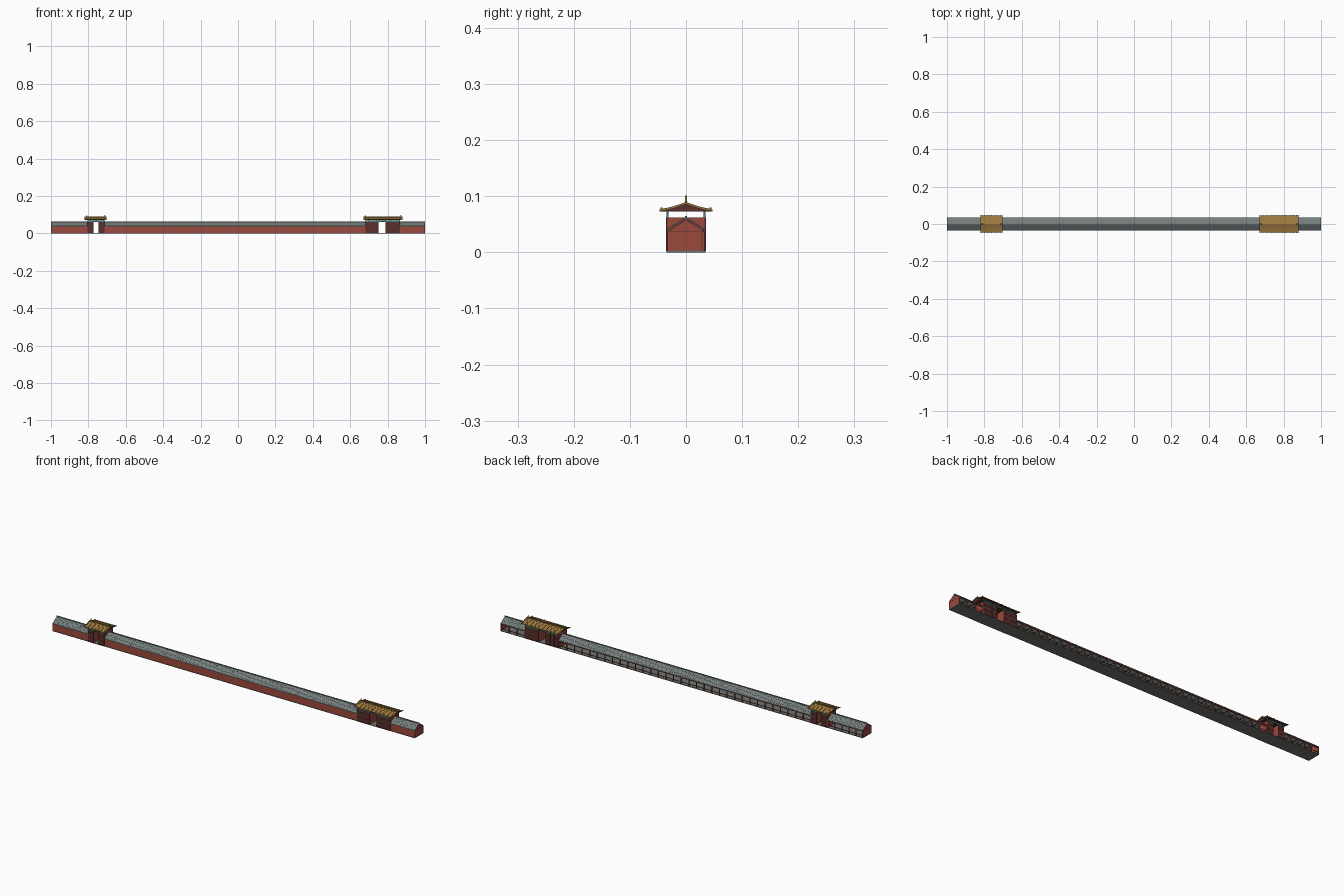
import bpy, bmesh, math
from mathutils import Vector

if "Cube" in bpy.data.objects:
    bpy.data.objects.remove(bpy.data.objects["Cube"])


def material(name, r, g, b):
    m = bpy.data.materials.new(name)
    m.diffuse_color = (r, g, b, 1)
    m.use_nodes = True
    m.node_tree.nodes["Principled BSDF"].inputs["Base Color"].default_value = m.diffuse_color
    return m


RED = material("red_plaster", 0.33, 0.065, 0.045)
DARK = material("dark_red_wood", 0.10, 0.03, 0.025)
GREY = material("grey_tile", 0.17, 0.20, 0.20)
STONE = material("stone", 0.16, 0.16, 0.15)
GOLD = material("gold_tile", 0.34, 0.19, 0.05)
TEAL = material("teal_paint", 0.05, 0.22, 0.20)


def finish(bm, name, mat):
    bmesh.ops.recalc_face_normals(bm, faces=bm.faces[:])
    me = bpy.data.meshes.new(name)
    bm.to_mesh(me)
    bm.free()
    me.materials.append(mat)
    ob = bpy.data.objects.new(name, me)
    bpy.context.collection.objects.link(ob)
    return ob


def boxes(name, mat, items):
    """One object from boxes given as (x0, x1, y0, y1, z0, z1)."""
    bm = bmesh.new()
    for x0, x1, y0, y1, z0, z1 in items:
        for v in bmesh.ops.create_cube(bm, size=1)["verts"]:
            v.co = Vector((x0 if v.co.x < 0 else x1,
                           y0 if v.co.y < 0 else y1,
                           z0 if v.co.z < 0 else z1))
    return finish(bm, name, mat)


def extrude(bm, pts, a, b, plane="yz"):
    """Prism of a 2D outline between a and b along the remaining axis."""
    def put(p, t):
        return bm.verts.new((t, p[0], p[1]) if plane == "yz" else (p[0], t, p[1]))
    lo, hi = [put(p, a) for p in pts], [put(p, b) for p in pts]
    bm.faces.new(lo)
    bm.faces.new(hi[::-1])
    for i in range(len(pts)):
        j = (i + 1) % len(pts)
        bm.faces.new((lo[i], lo[j], hi[j], hi[i]))


def band(slope, h):
    """Outline following a roof slope, h thick."""
    return slope + [(y, z + h) for y, z in reversed(slope)]


def steps(a, b, pitch):
    n = max(1, round((b - a) / pitch))
    return [a + (b - a) * i / n for i in range(n + 1)]


# gates: x range of body, opening, roof
GATES = [(-0.805, -0.714, -0.773, -0.746, -0.82, -0.703),
         (0.681, 0.865, 0.751, 0.789, 0.671, 0.88)]
SPANS = [(-1, -0.805), (-0.714, 0.681), (0.865, 1)]


def corridor(n, a, b):
    tag = f"corridor_{n}_"
    boxes(tag + "base", STONE, [(a, b, -0.034, 0.034, 0, 0.003)])
    # solid front wall and closed ends with gables
    boxes(tag + "front_wall", RED, [(a, b, -0.033, -0.030, 0.003, 0.039)])
    bm = bmesh.new()
    gable = [(-0.032, 0.003), (0.032, 0.003), (0.032, 0.037), (0, 0.0585), (-0.032, 0.037)]
    extrude(bm, gable, a + 0.0005, a + 0.0035)
    extrude(bm, gable, b - 0.0035, b - 0.0005)
    finish(bm, tag + "end_walls", RED)
    boxes(tag + "end_trim", DARK,
          [(x - 0.0005, x + 0.0005, *yz) for x in (a + 0.0005, b - 0.0005)
           for yz in ((-0.032, 0.032, 0.036, 0.0375), (0.028, 0.029, 0.003, 0.036),
                      (-0.032, -0.031, 0.003, 0.036))])
    # open colonnade at the back
    xs = steps(a + 0.002, b - 0.002, 0.042)
    posts = [(x - 0.002, x + 0.002, 0.029, 0.033, 0.003, 0.037) for x in xs]
    boxes(tag + "posts", RED, posts)
    boxes(tag + "beams", DARK, [(a, b, 0.0295, 0.0325, 0.033, 0.039),
                                (a, b, 0.030, 0.032, 0.012, 0.0135)])
    boxes(tag + "rafters", DARK, [(x - 0.001, x + 0.001, -0.031, 0.031, 0.0345, 0.037) for x in xs])
    # tiled roof, ribs and ridge
    slope = [(-0.035, 0.037), (0, 0.0595), (0.035, 0.037)]
    bm = bmesh.new()
    extrude(bm, band(slope, 0.002), a, b)
    finish(bm, tag + "roof", GREY)
    bm = bmesh.new()
    top = [(y, z + 0.0018) for y, z in slope]
    for i, x in enumerate(steps(a + 0.002, b - 0.002, 0.0115)):
        w, h = (0.0025, 0.0014) if i % 8 == 4 else (0.0015, 0.0009)
        extrude(bm, band(top, h), x - w, x + w)
    finish(bm, tag + "roof_ribs", GREY)
    boxes(tag + "ridge", GREY, [(a, b, -0.0018, 0.0018, 0.0605, 0.0645)])


def gate(n, a, b, o0, o1, r0, r1):
    tag = f"gate_{n}_"
    rooms = [(a, o0), (o1, b)]
    boxes(tag + "base", STONE, [(a, b, -0.035, 0.035, 0, 0.002)])
    boxes(tag + "side_rooms", RED, [(p, q, -0.033, 0.033, 0.002, 0.0625) for p, q in rooms])
    # dark timber panels with posts and rails, front and back
    panels, frame = [], []
    for p, q in rooms:
        for s in (-1, 1):
            y0, y1 = sorted((s * 0.0325, s * 0.034))
            f0, f1 = sorted((s * 0.0325, s * 0.0352))
            panels.append((p + 0.0005, q - 0.0005, y0, y1, 0.002, 0.062))
            for x in steps(p + 0.0015, q - 0.0015, 0.024):
                frame.append((x - 0.0015, x + 0.0015, f0, f1, 0.002, 0.0625))
            for z in (0.004, 0.022, 0.046):
                frame.append((p, q, f0, f1, z, z + 0.002))
    boxes(tag + "panels", DARK, panels)
    boxes(tag + "frames", DARK, frame)
    # painted beams and bracket blocks
    beams = []
    for s in (-1, 1):
        y0, y1 = sorted((s * 0.031, s * 0.035))
        beams.append((a, b, y0, y1, 0.0625, 0.068))
        beams += [(x - 0.002, x + 0.002, y0, y1, 0.068, 0.0745)
                  for x in steps(a + 0.002, b - 0.002, 0.015)]
    boxes(tag + "beams", TEAL, beams)

    # curved gable roof: timber underside, tiles, round ribs
    half = [(0.046, 0.0735), (0.034, 0.0755), (0.022, 0.0785), (0.011, 0.082), (0, 0.086)]
    slope = [(-y, z) for y, z in half] + [(y, z) for y, z in half[-2::-1]]
    bm = bmesh.new()
    extrude(bm, [(-0.045, 0.0728)] + slope + [(0.045, 0.0728)], r0 + 0.005, r1 - 0.005)
    finish(bm, tag + "roof_underside", DARK)
    bm = bmesh.new()
    extrude(bm, band(slope, 0.0012), r0, r1)
    finish(bm, tag + "roof_tiles", GOLD)
    top = [(y, z + 0.001) for y, z in slope]
    bm = bmesh.new()
    for x in steps(r0 + 0.010, r1 - 0.010, 0.0095):
        extrude(bm, band(top, 0.0014), x - 0.0018, x + 0.0018)
    # heavier ridges down the gable edges
    for x in (r0 + 0.002, r1 - 0.002):
        extrude(bm, band(top, 0.0028), x - 0.002, x + 0.002)
    finish(bm, tag + "roof_ribs", GOLD)
    # eave tile ends
    bm = bmesh.new()
    for s in (-1, 1):
        for x in steps(r0 + 0.002, r1 - 0.002, 0.0095):
            geo = bmesh.ops.create_cone(bm, cap_ends=True, segments=8, radius1=0.0018,
                                        radius2=0.0018, depth=0.002)["verts"]
            for v in geo:
                v.co = Vector((x + v.co.x, s * 0.046 + v.co.z, 0.0742 + v.co.y))
    finish(bm, tag + "eave_tile_ends", GOLD)
    # main ridge with upturned end ornaments
    boxes(tag + "ridge", GOLD, [(r0 + 0.012, r1 - 0.012, -0.002, 0.002, 0.085, 0.0895),
                                (r0 + 0.012, r1 - 0.012, -0.0028, 0.0028, 0.0895, 0.0908)])
    horn = [(0.016, 0.086), (0.007, 0.086), (0.006, 0.091), (0.007, 0.096), (0.011, 0.101),
            (0.0115, 0.0985), (0.010, 0.095), (0.012, 0.092), (0.016, 0.091)]
    bm = bmesh.new()
    for base, s in ((r0, 1), (r1, -1)):
        extrude(bm, [(base + s * x, z) for x, z in horn], -0.002, 0.002, "xz")
        # small upturned tips at the corners
        for t in (-1, 1):
            tip = [(base + s * 0.004, 0.0745), (base + s * 0.0005, 0.0745),
                   (base - s * 0.001, 0.0795), (base + s * 0.003, 0.078)]
            extrude(bm, tip, t * 0.042, t * 0.045, "xz")
    finish(bm, tag + "ridge_ornaments", GOLD)


for i, span in enumerate(SPANS, 1):
    corridor(i, *span)
for i, g in enumerate(GATES, 1):
    gate(i, *g)
